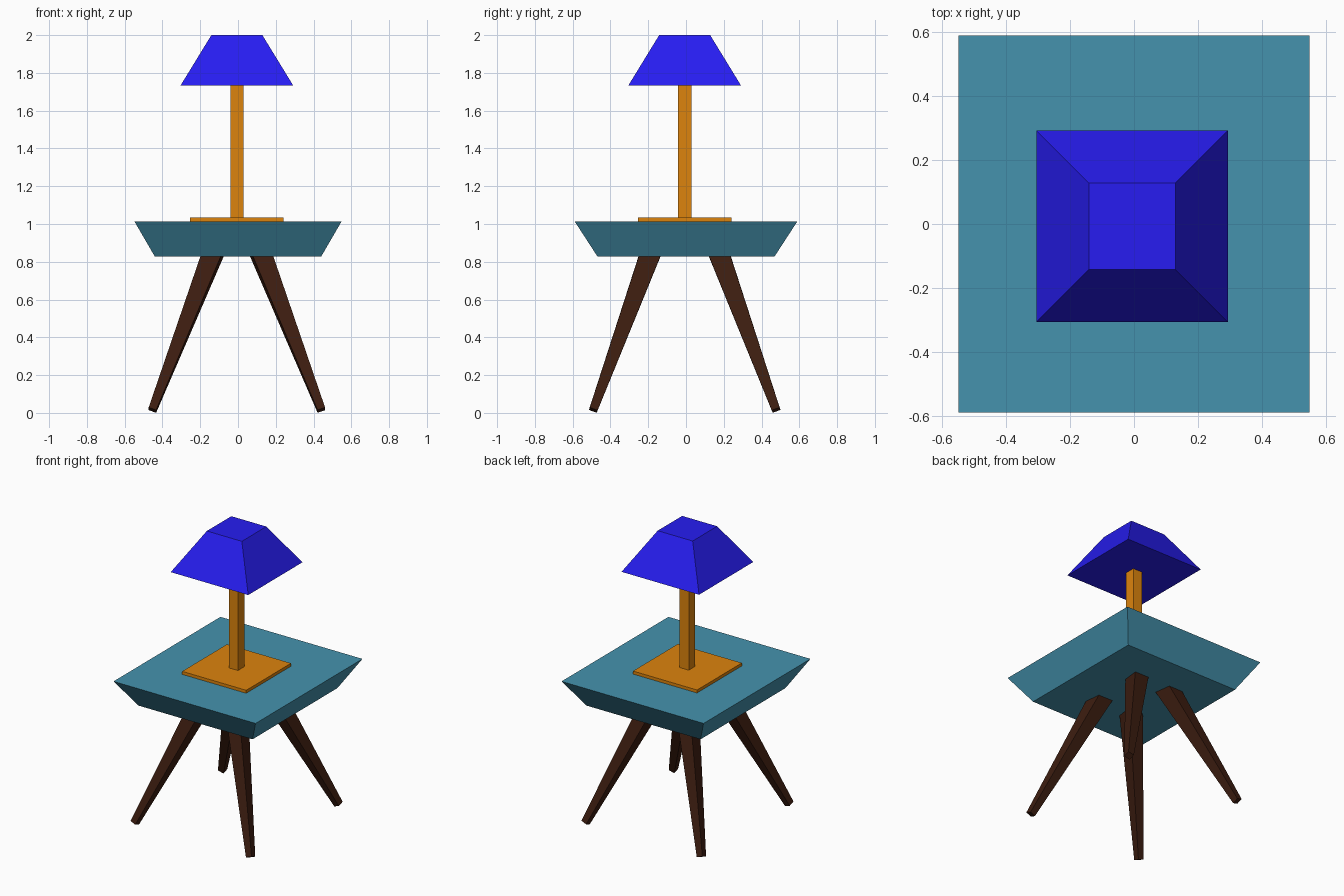
import bpy
from mathutils import Vector

if "Cube" in bpy.data.objects:
    bpy.data.objects.remove(bpy.data.objects["Cube"])

CX, CY = -0.006, -0.007   # lamp and legs sit slightly off the tabletop centre


def material(name, rgb):
    m = bpy.data.materials.new(name)
    m.diffuse_color = (*rgb, 1)
    m.use_nodes = True
    m.node_tree.nodes["Principled BSDF"].inputs["Base Color"].default_value = m.diffuse_color
    return m


teal = material("teal", (0.06, 0.29, 0.42))
orange = material("orange", (0.72, 0.23, 0.004))
blue = material("blue", (0.02, 0.012, 0.88))
brown = material("dark_wood", (0.045, 0.012, 0.005))


def frustum(name, low, high, low_half, high_half, mat, ax=(1, 0, 0), ay=(0, 1, 0)):
    """Four-sided tapered block between two centres, with section axes ax, ay."""
    low, high, ax, ay = map(Vector, (low, high, ax, ay))
    corners = ((-1, -1), (1, -1), (1, 1), (-1, 1))
    verts = [c + ax * (h[0] * i) + ay * (h[1] * j)
             for c, h in ((low, low_half), (high, high_half)) for i, j in corners]
    faces = [(3, 2, 1, 0), (4, 5, 6, 7)]
    faces += [(k, (k + 1) % 4, (k + 1) % 4 + 4, k + 4) for k in range(4)]
    # Keep normals outward for mirrored section axes
    if ax.cross(ay).dot(high - low) < 0:
        faces = [f[::-1] for f in faces]
    me = bpy.data.meshes.new(name)
    me.from_pydata(verts, [], faces)
    me.materials.append(mat)
    ob = bpy.data.objects.new(name, me)
    bpy.context.collection.objects.link(ob)
    return ob


# Tabletop with bevelled underside
frustum("tabletop", (0, 0, 0.827), (0, 0, 1.013), (0.44, 0.468), (0.548, 0.589), teal)

# Lamp: base plate, pole, shade
frustum("lamp_base", (CX, CY, 1.01), (CX, CY, 1.034), (0.247, 0.247), (0.247, 0.247), orange)
frustum("lamp_pole", (CX, CY, 1.03), (CX, CY, 1.735), (0.035, 0.035), (0.035, 0.035), orange)
frustum("lamp_shade", (CX, CY, 1.732), (CX, CY, 2.0), (0.299, 0.299), (0.135, 0.135), blue)

# Four splayed, tapered legs running up into the tabletop
for sy, row in ((-1, "front"), (1, "back")):
    for sx, side in ((-1, "left"), (1, "right")):
        foot = Vector((CX + sx * 0.447, CY + sy * 0.484, 0.015))
        top = Vector((CX + sx * 0.115, CY + sy * 0.17, 0.875))
        d = (top - foot).normalized()
        ay = Vector((0, d.z, -d.y)).normalized()
        ax = ay.cross(d)
        frustum(f"{row}_{side}_leg", foot, top, (0.021, 0.022), (0.053, 0.056), brown, ax, ay)
